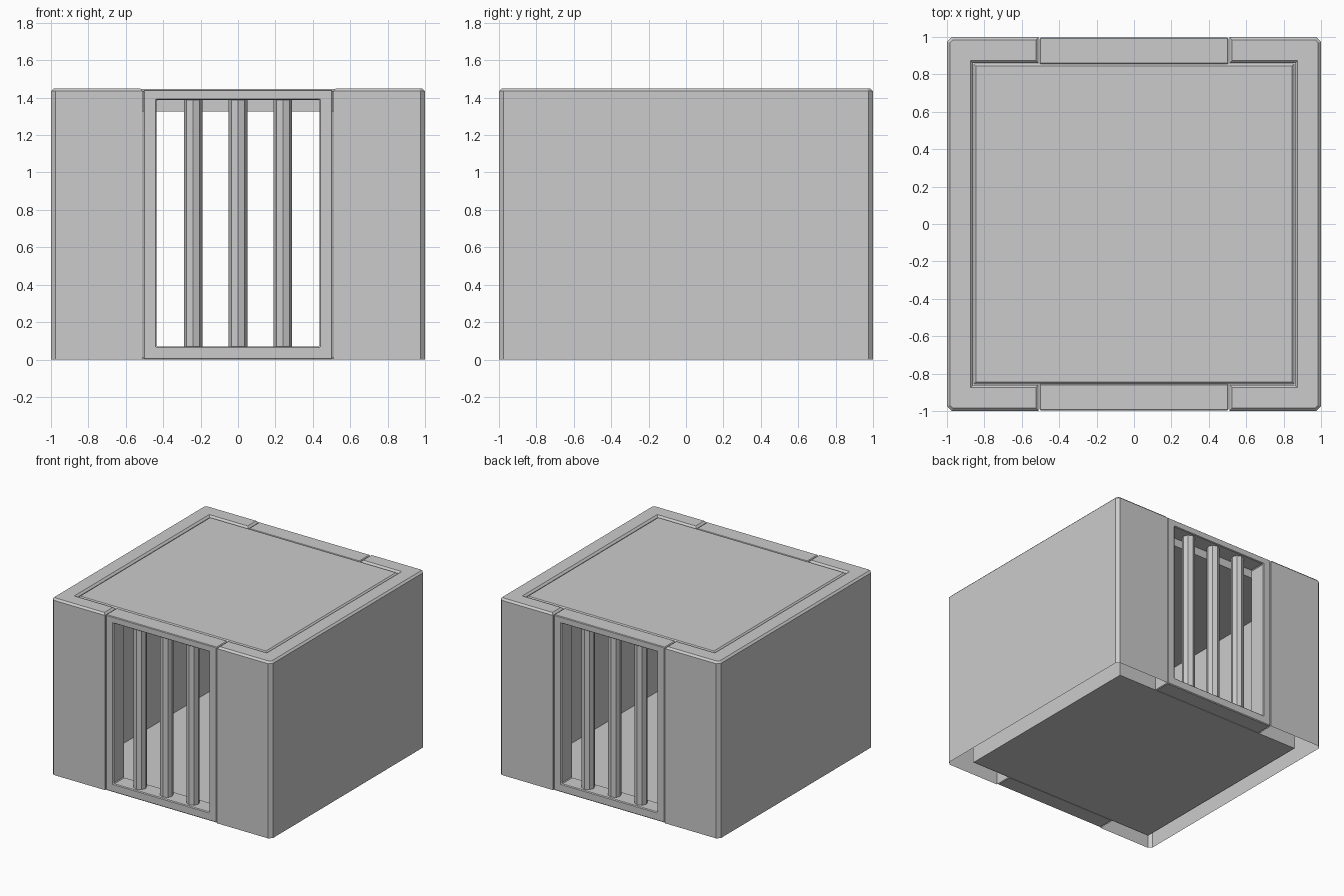
import bpy, bmesh

if "Cube" in bpy.data.objects:
    bpy.data.objects.remove(bpy.data.objects["Cube"])


def make_object(name, bm):
    bmesh.ops.recalc_face_normals(bm, faces=bm.faces)
    mesh = bpy.data.meshes.new(name)
    bm.to_mesh(mesh)
    bm.free()
    ob = bpy.data.objects.new(name, mesh)
    bpy.context.collection.objects.link(ob)
    return ob


def prism(name, profile, z0, z1, chamfer, open_bottom=False):
    """Extrude an outline upward and chamfer its top rim."""
    bm = bmesh.new()
    base = bm.faces.new([bm.verts.new((x, y, z0)) for x, y in profile])
    ext = bmesh.ops.extrude_face_region(bm, geom=[base], use_keep_orig=True)
    top = [v for v in ext["geom"] if isinstance(v, bmesh.types.BMVert)]
    bmesh.ops.translate(bm, verts=top, vec=(0, 0, z1 - z0))
    bmesh.ops.recalc_face_normals(bm, faces=bm.faces)
    rim = [e for e in bm.edges if all(v.co.z > z1 - 1e-4 for v in e.verts)]
    bmesh.ops.bevel(bm, geom=rim, offset=chamfer, segments=1, affect='EDGES')
    if open_bottom:
        low = [f for f in bm.faces if all(v.co.z < z0 + 1e-4 for v in f.verts)]
        bmesh.ops.delete(bm, geom=low, context='FACES_ONLY')
    return make_object(name, bm)


def window_frame(name, s):
    """Rectangular frame: outer and inner rings, with a slim chamfer."""
    bm = bmesh.new()
    rings = []
    for hw, z0, z1, y in [(0.505, 0.0, 1.442, 0.855), (0.505, 0.0, 1.442, 0.997),
                          (0.435, 0.07, 1.388, 0.997), (0.435, 0.07, 1.388, 0.855)]:
        rings.append([bm.verts.new((x, s * y, z)) for x, z in
                      [(-hw, z0), (hw, z0), (hw, z1), (-hw, z1)]])
    for a, b in zip(rings, rings[1:] + rings[:1]):
        for i in range(4):
            j = (i + 1) % 4
            bm.faces.new((a[i], a[j], b[j], b[i]))
    ob = make_object(name, bm)
    bev = ob.modifiers.new("chamfer", 'BEVEL')
    bev.width = 0.006
    bev.segments = 1
    return ob


# Bracket-shaped side walls, hollow underneath
bracket = [(0.51, -1), (0.975, -1), (1, -0.975), (1, 0.975), (0.975, 1), (0.51, 1),
           (0.51, 0.86), (0.86, 0.86), (0.86, -0.86), (0.51, -0.86)]
for side, s in (("right", 1), ("left", -1)):
    prism(side + "_wall", [(s * x, y) for x, y in bracket], 0, 1.45, 0.015, True)

# Roof panel set between the walls
r = 0.857
square = [(-r, -r), (r, -r), (r, r), (-r, r)]
prism("roof_panel", square, 1.325, 1.445, 0.013)

# Thin floor
prism("floor", square, 0.0, 0.01, 0.002)

# Barred windows front and back
for side, s in (("front", -1), ("back", 1)):
    window_frame(side + "_window_frame", s)
    for i in range(3):
        bpy.ops.mesh.primitive_cylinder_add(vertices=8, radius=0.05, depth=1.36,
                                            location=(0.24 * (i - 1), s * 0.926, 0.729))
        bpy.context.object.name = f"{side}_bar_{i + 1}"
